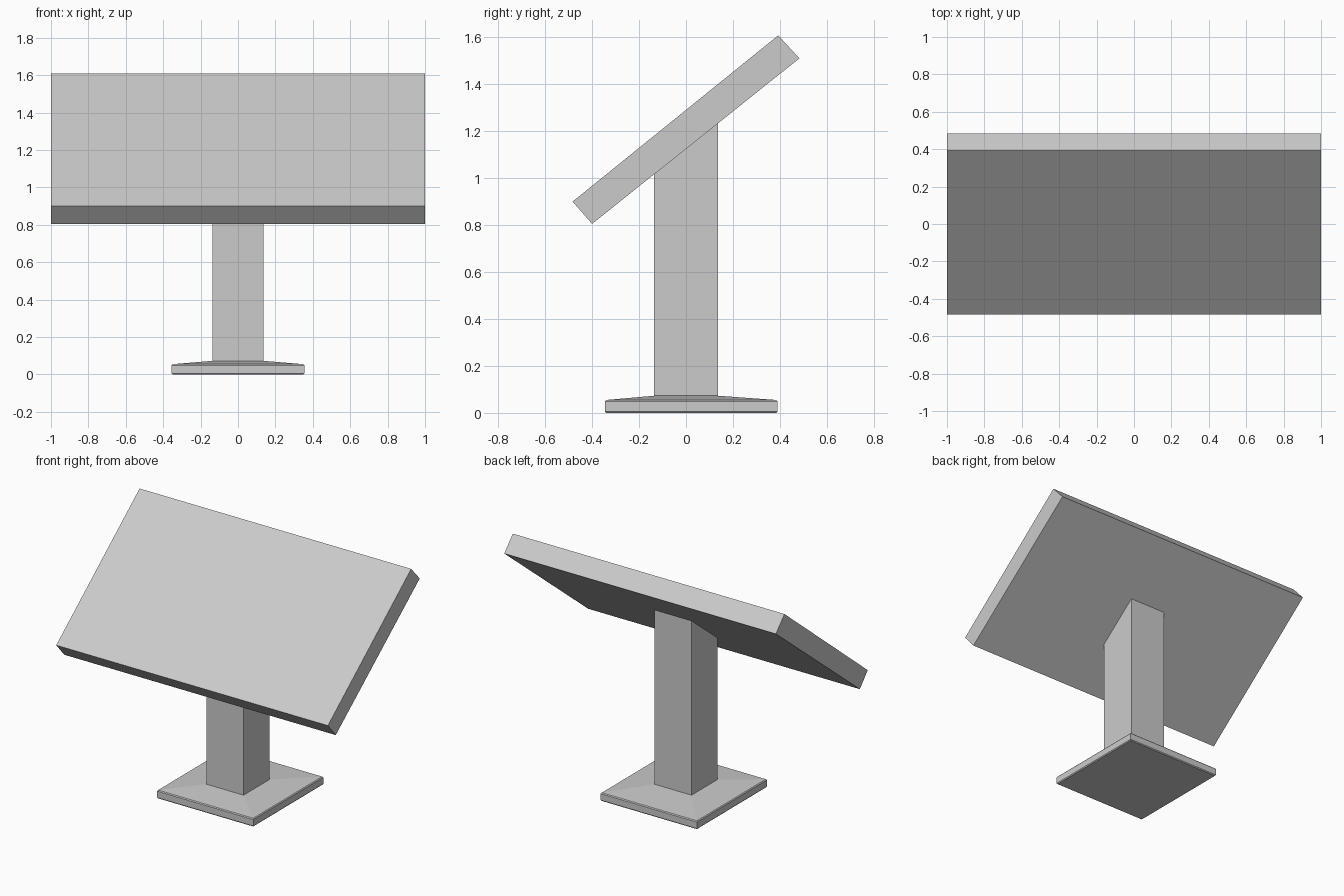
import bpy, bmesh

if "Cube" in bpy.data.objects:
    bpy.data.objects.remove(bpy.data.objects["Cube"])


def loft(name, rings):
    """Skin a stack of equal-length point rings and cap both ends."""
    bm = bmesh.new()
    loops = [[bm.verts.new(p) for p in ring] for ring in rings]
    n = len(loops[0])
    for a, b in zip(loops, loops[1:]):
        for i in range(n):
            j = (i + 1) % n
            bm.faces.new((a[i], a[j], b[j], b[i]))
    bm.faces.new(loops[0][::-1])
    bm.faces.new(loops[-1])
    bmesh.ops.recalc_face_normals(bm, faces=bm.faces)
    mesh = bpy.data.meshes.new(name)
    bm.to_mesh(mesh)
    bm.free()
    obj = bpy.data.objects.new(name, mesh)
    bpy.context.collection.objects.link(obj)
    return obj


def rect(hx, y0, y1, z0, z1=None):
    """Rectangle around x = 0; z0 at the front edge, z1 at the back edge."""
    z1 = z0 if z1 is None else z1
    return [(-hx, y0, z0), (hx, y0, z0), (hx, y1, z1), (-hx, y1, z1)]


POST = 0.136

# Foot plate with a shallow sloped top rising to the post
loft("base_plate", [
    rect(0.35, -0.34, 0.385, 0.0),
    rect(0.355, -0.345, 0.39, 0.006),
    rect(0.355, -0.345, 0.39, 0.049),
    rect(0.35, -0.34, 0.385, 0.055),
    rect(POST, -POST, POST, 0.073),
])

# Square post, cut at the panel's slope and sunk slightly into it
loft("post", [
    rect(POST, -POST, POST, 0.06),
    rect(POST, -POST, POST, 1.03, 1.247),
])

# Tilted panel: side profile extruded across x
profile = [(-0.40, 0.805), (0.483, 1.51), (0.393, 1.608), (-0.483, 0.90)]
loft("tilted_panel", [[(x, y, z) for y, z in profile] for x in (-1.0, 1.0)])
